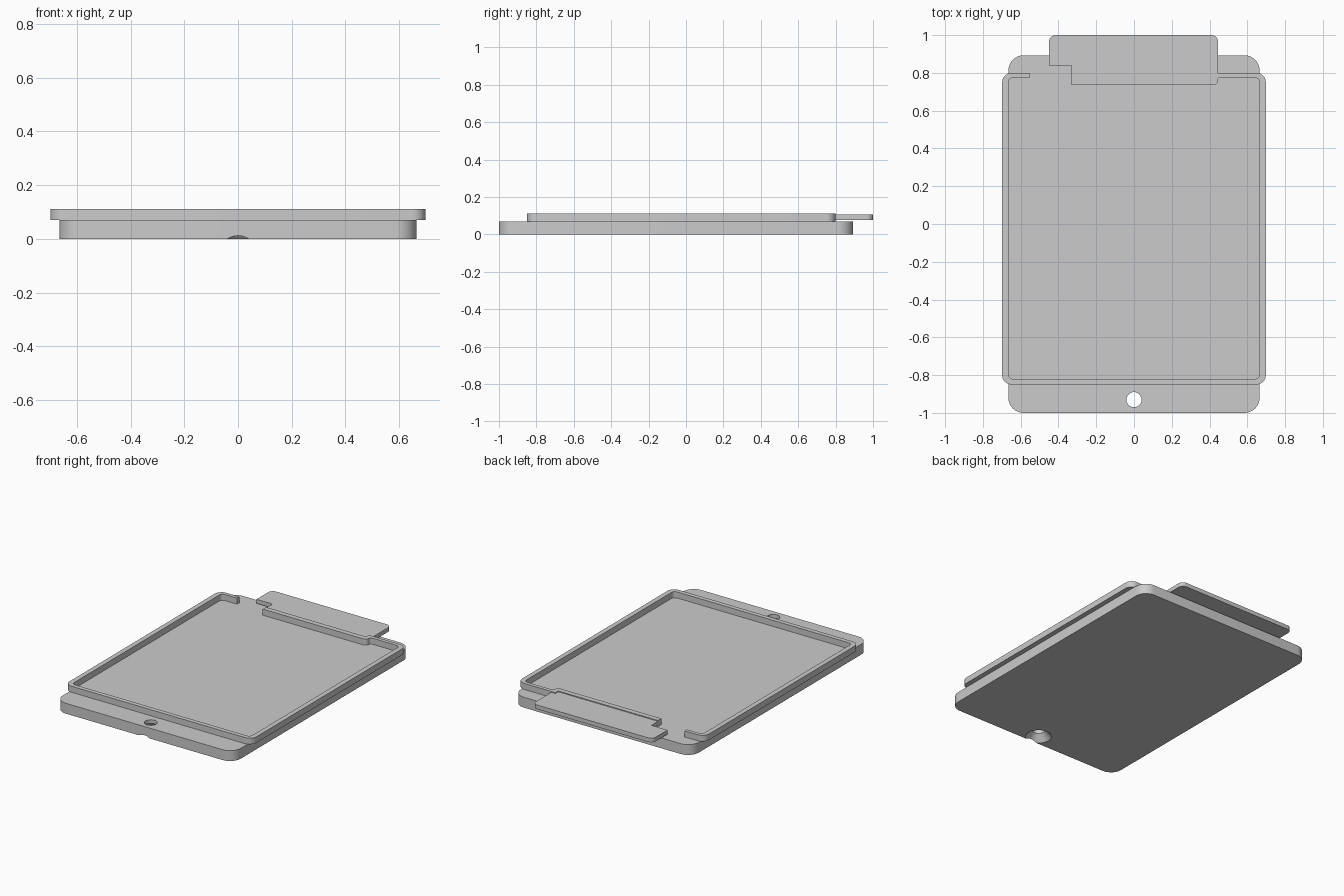
import bpy, bmesh, math
from mathutils import Vector

old = bpy.data.objects.get("Cube")
if old:
    bpy.data.objects.remove(old, do_unlink=True)

grey = bpy.data.materials.new("light_grey")
grey.use_nodes = True
grey.diffuse_color = (0.6, 0.6, 0.6, 1)
grey.node_tree.nodes["Principled BSDF"].inputs["Base Color"].default_value = (0.6, 0.6, 0.6, 1)


def rounded(corners, steps=8):
    """Turn (x, y, radius) corners into an outline with filleted corners."""
    out = []
    for i, (x, y, r) in enumerate(corners):
        p = Vector((x, y))
        if r == 0:
            out.append(p)
            continue
        a = (Vector(corners[i - 1][:2]) - p).normalized()
        b = (Vector(corners[(i + 1) % len(corners)][:2]) - p).normalized()
        centre = p + (a + b) * r
        for k in range(steps + 1):
            t = k / steps * math.pi / 2
            out.append(centre - b * r * math.cos(t) - a * r * math.sin(t))
    return out


def slab(name, corners, z0, z1):
    """Extrude a rounded outline between two heights."""
    bm = bmesh.new()
    face = bm.faces.new([bm.verts.new((p.x, p.y, z0)) for p in rounded(corners)])
    top = bmesh.ops.extrude_face_region(bm, geom=[face])["geom"]
    bmesh.ops.translate(bm, vec=(0, 0, z1 - z0),
                        verts=[v for v in top if isinstance(v, bmesh.types.BMVert)])
    bmesh.ops.recalc_face_normals(bm, faces=bm.faces)
    mesh = bpy.data.meshes.new(name)
    bm.to_mesh(mesh)
    bm.free()
    mesh.materials.append(grey)
    obj = bpy.data.objects.new(name, mesh)
    bpy.context.collection.objects.link(obj)
    return obj


def smooth(obj):
    bpy.ops.object.select_all(action='DESELECT')
    obj.select_set(True)
    bpy.context.view_layer.objects.active = obj
    bpy.ops.object.shade_smooth_by_angle(angle=math.radians(30))


# Base plate
plate = slab("base_plate", [(-0.665, -1, 0.08), (0.665, -1, 0.08),
                            (0.665, 0.893, 0.08), (-0.665, 0.893, 0.08)], 0, 0.07)

# Countersunk hole, wide at the underside: a lathed cutter
profile = [(0.09, -0.01), (0.04, 0.045), (0.04, 0.1)]
bm = bmesh.new()
rings = [[bm.verts.new((r * math.cos(k * math.tau / 48), -0.93 + r * math.sin(k * math.tau / 48), z))
          for k in range(48)] for r, z in profile]
for lo, hi in zip(rings, rings[1:]):
    for k in range(48):
        j = (k + 1) % 48
        bm.faces.new((lo[k], lo[j], hi[j], hi[k]))
bm.faces.new(rings[0][::-1])
bm.faces.new(rings[-1])
bmesh.ops.recalc_face_normals(bm, faces=bm.faces)
mesh = bpy.data.meshes.new("hole_cutter")
bm.to_mesh(mesh)
bm.free()
mesh.materials.append(grey)
cutter = bpy.data.objects.new("hole_cutter", mesh)
cutter.hide_render = True
bpy.context.collection.objects.link(cutter)

cut = plate.modifiers.new("hole", 'BOOLEAN')
cut.operation = 'DIFFERENCE'
cut.solver = 'EXACT'
cut.object = cutter
bpy.context.view_layer.objects.active = plate
bpy.ops.object.modifier_apply(modifier=cut.name)
bpy.data.objects.remove(cutter, do_unlink=True)

# Raised rim: open at the back, jogging inward along the tab
rim = slab("raised_rim", [
    (-0.55, 0.8, 0), (-0.698, 0.8, 0.05), (-0.698, -0.85, 0.05), (0.698, -0.85, 0.05),
    (0.698, 0.8, 0.05), (0.415, 0.8, 0), (0.415, 0.77, 0), (-0.33, 0.77, 0),
    (-0.33, 0.735, 0), (0.445, 0.735, 0.025), (0.445, 0.775, 0.01), (0.665, 0.775, 0.025),
    (0.665, -0.82, 0.025), (-0.665, -0.82, 0.025), (-0.665, 0.775, 0.025), (-0.55, 0.775, 0)],
    0.07, 0.111)

# Back tab overhanging the plate
tab = slab("back_tab", [
    (-0.45, 1, 0.035), (-0.45, 0.84, 0), (-0.33, 0.84, 0), (-0.33, 0.765, 0),
    (0.445, 0.765, 0), (0.445, 1, 0.035)], 0.077, 0.105)

for part in (plate, rim, tab):
    smooth(part)
